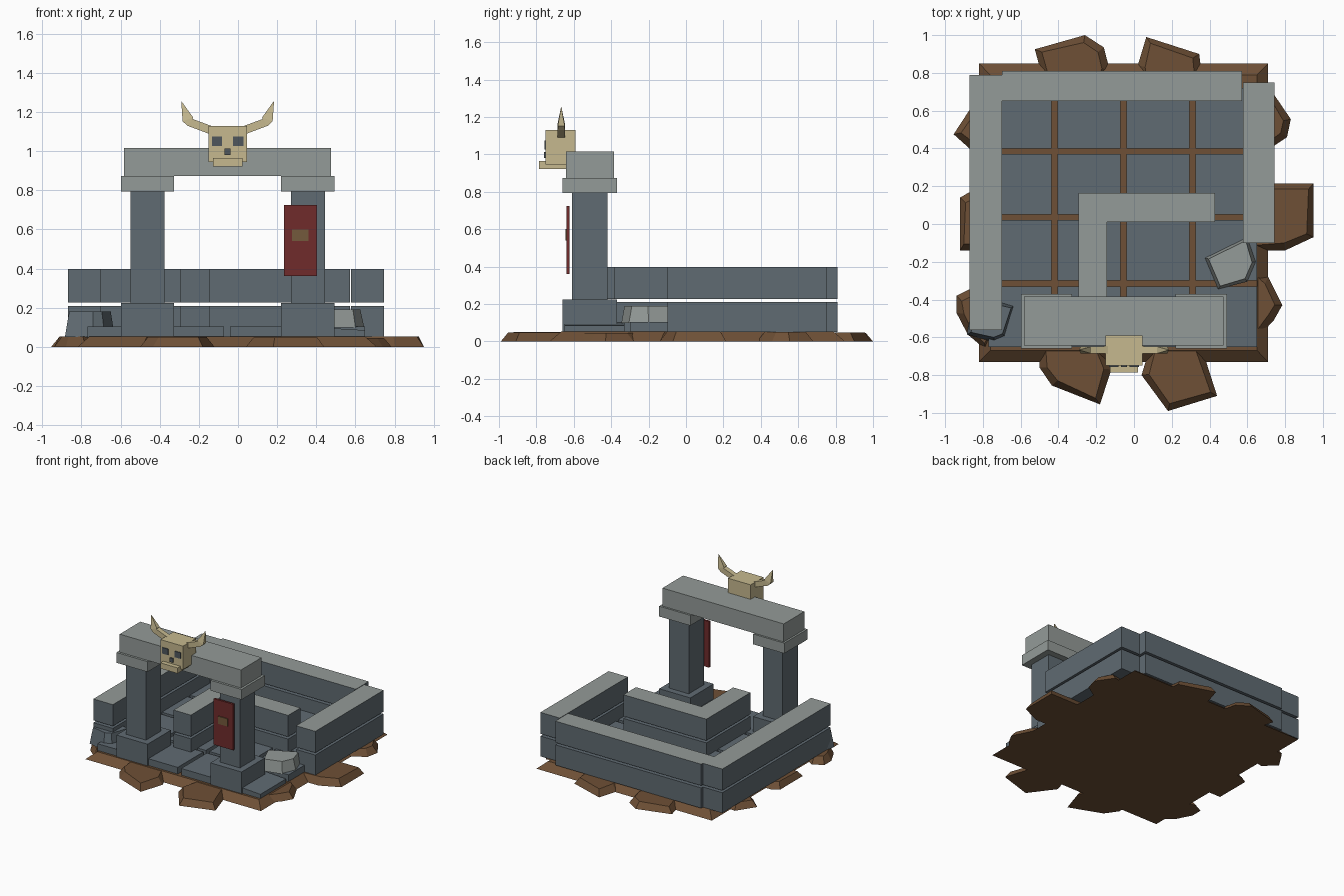
import bpy, bmesh, math
from mathutils import Vector

if "Cube" in bpy.data.objects:
    bpy.data.objects.remove(bpy.data.objects["Cube"])


def material(name, hex_code):
    rgb = [int(hex_code[i:i + 2], 16) / 255 for i in (0, 2, 4)]
    lin = [c / 12.92 if c <= 0.04045 else ((c + 0.055) / 1.055) ** 2.4 for c in rgb]
    m = bpy.data.materials.new(name)
    m.diffuse_color = (*lin, 1)
    m.use_nodes = True
    m.node_tree.nodes["Principled BSDF"].inputs["Base Color"].default_value = m.diffuse_color
    return m


SLATE = material("slate stone", "606B72")
LIGHT = material("pale stone", "949B98")
DIRT = material("brown dirt", "6E5036")
BONE = material("bone", "C6B98F")
RED = material("red cloth", "702B2B")
EMBLEM = material("tan emblem", "745A3C")
SOCKET = material("dark socket", "4E565C")


def finish(name, bm, mats):
    bmesh.ops.recalc_face_normals(bm, faces=bm.faces)
    me = bpy.data.meshes.new(name)
    bm.to_mesh(me)
    bm.free()
    for m in mats:
        me.materials.append(m)
    ob = bpy.data.objects.new(name, me)
    bpy.context.collection.objects.link(ob)
    return ob


def box(name, x, y, z, mat, top_mat=None):
    """Box from (min, max) ranges; an optional second material goes on its top."""
    bm = bmesh.new()
    bmesh.ops.create_cube(bm, size=1)
    for v in bm.verts:
        v.co = [r[0] if c < 0 else r[1] for c, r in zip(v.co, (x, y, z))]
    bm.normal_update()
    for f in bm.faces:
        f.material_index = int(bool(top_mat) and f.normal.z > 0.5)
    return finish(name, bm, [mat] + ([top_mat] if top_mat else []))


def loft(name, rings, mat):
    """Closed solid through rings of matching points."""
    bm = bmesh.new()
    rows = [[bm.verts.new(p) for p in r] for r in rings]
    n = len(rows[0])
    for a, b in zip(rows, rows[1:]):
        for i in range(n):
            j = (i + 1) % n
            bm.faces.new((a[i], a[j], b[j], b[i]))
    bm.faces.new(rows[0])
    bm.faces.new(rows[-1])
    return finish(name, bm, [mat])


def slab(name, pts, z0, z1, inset, mat):
    """Irregular stone or clod: outline at z0, drawn inwards at z1."""
    c = sum((Vector(p) for p in pts), Vector((0, 0))) / len(pts)
    top = []
    for p in pts:
        d = Vector(p) - c
        q = c + d * max(0.2, 1 - inset / d.length)
        top.append((q.x, q.y, z1))
    return loft(name, [[(*p, z0) for p in pts], top], mat)


# Dirt mound: bevelled rectangle with clods around its rim
x0, x1, y0, y1 = -0.82, 0.71, -0.73, 0.85
slab("dirt_base", [(x0, y0), (x1, y0), (x1, y1), (x0, y1)], 0, 0.052, 0.085, DIRT)
clods = [
    [(-0.525, 0.925), (-0.26, 1.0), (-0.16, 0.935), (-0.13, 0.82), (-0.2, 0.65), (-0.45, 0.65)],
    [(0.065, 0.99), (0.345, 0.9), (0.36, 0.78), (0.3, 0.65), (0.05, 0.65), (0.02, 0.84)],
    [(0.745, 0.68), (0.83, 0.555), (0.81, 0.46), (0.69, 0.38), (0.55, 0.45), (0.6, 0.65)],
    [(0.6, 0.215), (0.95, 0.215), (0.95, -0.07), (0.80, -0.14), (0.6, -0.14)],
    [(0.6, -0.2), (0.71, -0.28), (0.785, -0.43), (0.74, -0.51), (0.6, -0.66), (0.45, -0.45)],
    [(0.04, -0.8), (0.18, -0.99), (0.44, -0.91), (0.35, -0.63), (0.1, -0.6)],
    [(-0.5, -0.76), (-0.435, -0.855), (-0.18, -0.955), (-0.12, -0.77), (-0.2, -0.58), (-0.5, -0.62)],
    [(-0.86, -0.34), (-0.94, -0.38), (-0.94, -0.47), (-0.88, -0.585), (-0.78, -0.67), (-0.65, -0.45)],
    [(-0.86, 0.175), (-0.92, 0.14), (-0.92, -0.14), (-0.7, -0.14), (-0.7, 0.175)],
    [(-0.86, 0.62), (-0.955, 0.475), (-0.86, 0.39), (-0.7, 0.42), (-0.7, 0.6)],
]
for i, pts in enumerate(clods):
    slab("dirt_clod", pts, 0, 0.046 + 0.002 * (i % 4), 0.04, DIRT)

# Paved floor, 4 by 4, with the front right tile sunk
for i in range(4):
    for j in range(4):
        cx, cy = -0.603 + 0.365 * i, -0.49 + 0.35 * j
        xr = (cx - 0.167, min(cx + 0.167, 0.65))
        tile = box("floor_tile", xr, (cy - 0.16, cy + 0.16), (0.045, 0.105), SLATE)
        if (i, j) == (3, 0):
            for v in tile.data.vertices:
                v.co.z -= 0.02 * (v.co.x - xr[0]) / (xr[1] - xr[0])

# Two-course walls with pale tops
walls = {
    "left_wall": ((-0.87, -0.70), (-0.56, 0.79)),
    "back_wall": ((-0.70, 0.573), (0.65, 0.81)),
    "right_wall": ((0.577, 0.745), (-0.10, 0.75)),
    "inner_wall_side": ((-0.293, -0.142), (-0.385, 0.165)),
    "inner_wall_back": ((-0.142, 0.43), (0.01, 0.165)),
}
for name, (x, y) in walls.items():
    box(name + "_lower", x, y, (0.05, 0.21), SLATE)
    box(name + "_upper", x, y, (0.228, 0.397), SLATE, LIGHT)

# Gateway: two pillars and a lintel
for px in (-0.463, 0.357):
    wide, slim = (px - 0.136, px + 0.136), (px - 0.087, px + 0.087)
    box("pillar_base", wide, (-0.66, -0.37), (0.05, 0.223), SLATE)
    box("pillar_shaft", slim, (-0.61, -0.42), (0.223, 0.793), SLATE)
    box("pillar_cap", wide, (-0.66, -0.37), (0.793, 0.874), LIGHT)
box("lintel", (-0.583, 0.475), (-0.642, -0.385), (0.874, 1.016), LIGHT)

# Hanging banner and its emblem
box("banner", (0.235, 0.405), (-0.638, -0.622), (0.362, 0.725), RED)
box("banner_emblem", (0.277, 0.36), (-0.645, -0.638), (0.54, 0.60), EMBLEM)

# Fallen stones
slab("pale_rubble", [(0.375, -0.18), (0.6, -0.07), (0.645, -0.2), (0.6, -0.305), (0.445, -0.345)],
     0.1, 0.19, 0.02, LIGHT)
slab("slate_rubble", [(-0.71, -0.405), (-0.63, -0.43), (-0.68, -0.6), (-0.74, -0.625),
                      (-0.885, -0.585), (-0.86, -0.45)], 0.05, 0.18, 0.025, SLATE)

# Horned skull
CX = -0.053
box("skull", (CX - 0.098, CX + 0.098), (-0.75, -0.59), (0.945, 1.13), BONE)
box("skull_jaw", (CX - 0.075, CX + 0.075), (-0.785, -0.64), (0.922, 0.966), BONE)
box("nose_hole", (CX - 0.015, CX + 0.015), (-0.758, -0.75), (0.98, 1.013), SOCKET)
for s in (-1, 1):
    ex = CX + s * 0.054
    box("eye_socket", (ex - 0.026, ex + 0.026), (-0.756, -0.75), (1.027, 1.075), SOCKET)

    def ring(a, b, h):
        """Square horn section spanning front-view points a and b."""
        return [(CX + s * p[0], -0.667 + d * h, p[1]) for p, d in
                ((a, -1), (b, -1), (b, 1), (a, 1))]

    loft("horn", [ring((0.085, 1.085), (0.085, 1.13), 0.02),
                  ring((0.205, 1.13), (0.18, 1.165), 0.019),
                  ring((0.23, 1.153), (0.176, 1.172), 0.018),
                  ring((0.237, 1.253), (0.234, 1.253), 0.001)], BONE)
